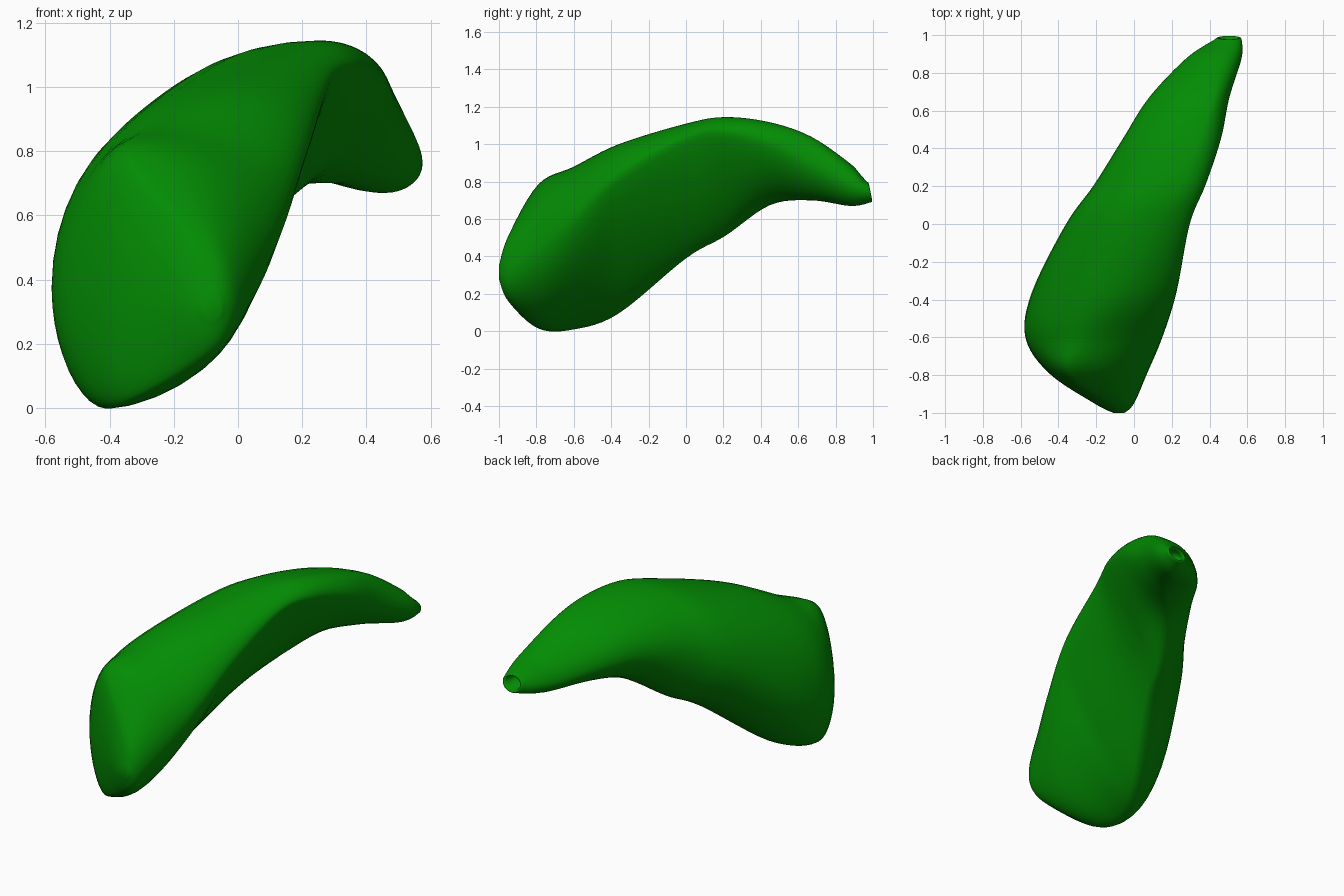
import bpy, bmesh, math
from mathutils import Vector

if "Cube" in bpy.data.objects:
    bpy.data.objects.remove(bpy.data.objects["Cube"])

N = 10      # points per quarter of a section
STEPS = 6   # in-between rings

# Cross-sections along the body: y, then (x, z) of the left, top, right and bottom extremes
SECTIONS = [
    (-1.0, -.11, .31, -.08, .35, -.05, .31, -.08, .28),
    (-.95, -.21, .33, -.12, .51, 0, .33, -.12, .16),
    (-.79, -.45, .36, -.33, .785, .07, .45, -.35, .015),
    (-.6, -.575, .36, -.23, .88, .15, .61, -.42, .01),
    (-.36, -.54, .44, -.06, 1, .225, .83, -.31, .095),
    (0, -.36, .68, .12, 1.11, .295, 1.03, -.1, .39),
    (.21, -.21, .8, .25, 1.145, .38, 1.06, -.01, .51),
    (.45, -.06, .87, .34, 1.117, .46, 1, .14, .675),
    (.67, .08, .85, .41, 1.04, .505, .89, .31, .7),
    (.88, .28, .77, .45, .895, .57, .78, .45, .67),
    (.98, .43, .75, .5, .8, .57, .75, .5, .69),
]


def spline(p0, p1, p2, p3, t):
    return [0.5 * (2 * b + (c - a) * t + (2 * a - 5 * b + 4 * c - d) * t * t
                   + (3 * b - a - 3 * c + d) * t ** 3)
            for a, b, c, d in zip(p0, p1, p2, p3)]


def arc(start, end, corner, power):
    """Quarter superellipse from start to end, bulging toward corner."""
    centre = start + end - corner
    for i in range(N):
        a = math.pi / 2 * i / N
        yield (centre + (start - centre) * math.cos(a) ** (2 / power)
               + (end - centre) * math.sin(a) ** (2 / power))


def ring(s):
    y = s[0]
    L, T, R, B = (Vector((s[i], s[i + 1])) for i in (1, 3, 5, 7))
    flat = 1.95 - 0.7 * min(1, max(0, 1.5 - abs(y + 0.1) / 0.6))  # flatter lower right side
    pts = list(arc(L, T, Vector((L.x, T.y)), 2.0))
    pts += arc(T, R, Vector((R.x, T.y)), 2.0)
    pts += arc(R, B, Vector((R.x, B.y)), flat)
    pts += arc(B, L, Vector((L.x, B.y)), 1.9)
    lean = 0.2 * max(0, (y - 0.9) / 0.08)               # tip opening faces slightly up
    return [Vector((p.x, y - lean * (p.y - 0.74), p.y)) for p in pts]


rings = []
last = len(SECTIONS) - 1
for i in range(last):
    quad = [SECTIONS[min(max(j, 0), last)] for j in (i - 1, i, i + 1, i + 2)]
    rings += [ring(spline(*quad, k / STEPS)) for k in range(STEPS)]
rings.append(ring(SECTIONS[-1]))

# Recessed opening at the narrow tip
rim = rings[-1]
mid = sum(rim, Vector()) / len(rim)
inward = Vector((-0.3, -0.85, 0.1))
for scale, depth in ((.92, -.008), (.8, -.009), (.72, .003), (.68, .03), (.55, .07)):
    rings.append([mid + (p - mid) * scale + inward * depth for p in rim])

bm = bmesh.new()
verts = [[bm.verts.new(p) for p in r] for r in rings]
for a, b in zip(verts, verts[1:]):
    for i in range(len(a)):
        j = (i + 1) % len(a)
        bm.faces.new((a[i], a[j], b[j], b[i]))
for end in (verts[0], verts[-1]):
    bm.faces.new(end)
bmesh.ops.recalc_face_normals(bm, faces=bm.faces)
for f in bm.faces:
    f.smooth = True
mesh = bpy.data.meshes.new("curved_pouch")
bm.to_mesh(mesh)
bm.free()
body = bpy.data.objects.new("curved_pouch", mesh)
bpy.context.collection.objects.link(body)

green = bpy.data.materials.new("green")
green.diffuse_color = (0.001, 0.26, 0.001, 1)
green.use_nodes = True
green.node_tree.nodes["Principled BSDF"].inputs["Base Color"].default_value = green.diffuse_color
mesh.materials.append(green)
